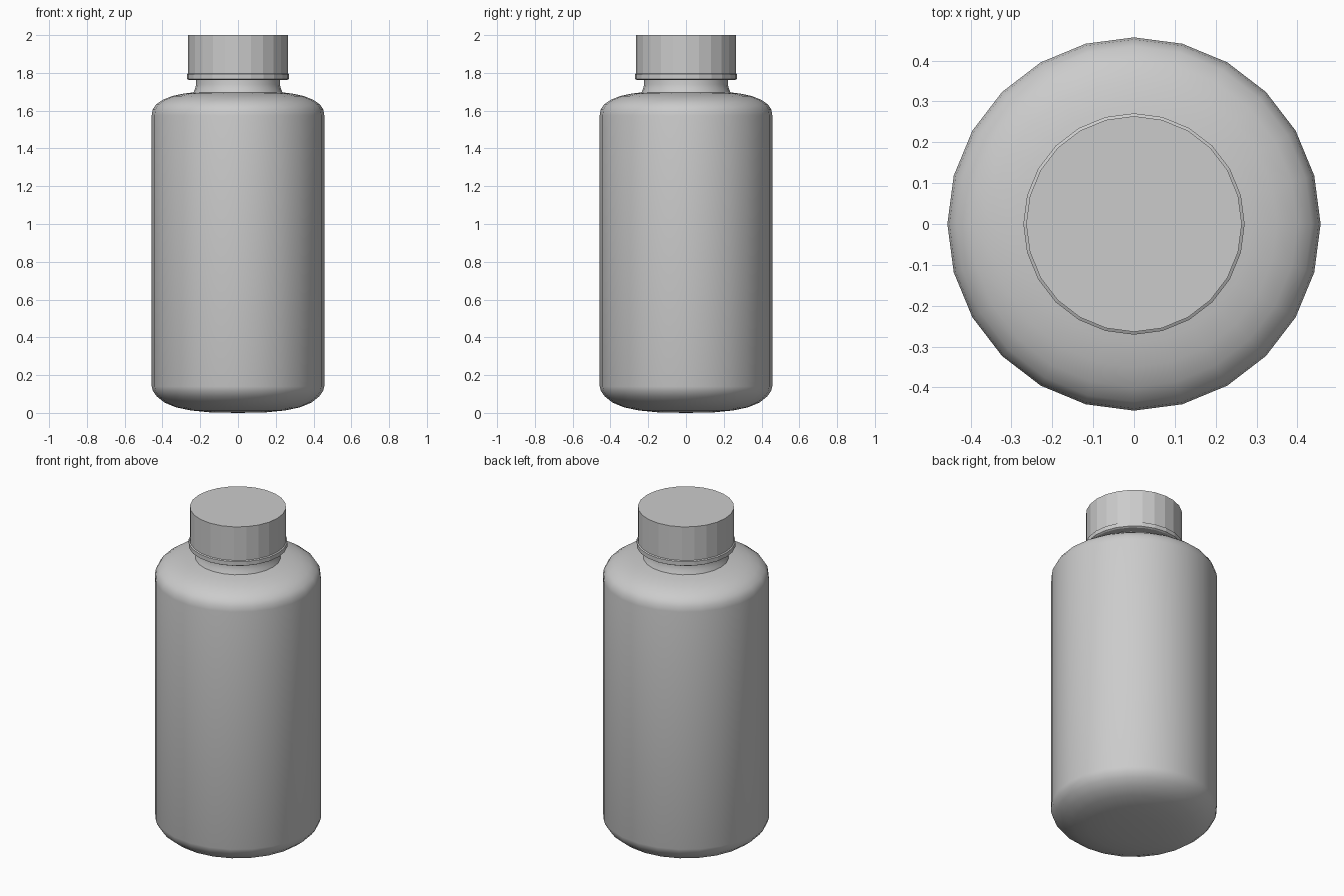
import bpy, bmesh, math

if "Cube" in bpy.data.objects:
    bpy.data.objects.remove(bpy.data.objects["Cube"])

SIDES = 24

def lathe(name, profile, smooth_angle=None):
    """Revolve (radius, z) points around z; radius 0 makes a pole."""
    bm = bmesh.new()
    rings = []
    for r, z in profile:
        if r == 0:
            rings.append([bm.verts.new((0, 0, z))] * SIDES)
        else:
            rings.append([bm.verts.new((r * math.cos(2 * math.pi * i / SIDES),
                                        r * math.sin(2 * math.pi * i / SIDES), z))
                          for i in range(SIDES)])
    for a, b in zip(rings, rings[1:]):
        for i in range(SIDES):
            j = (i + 1) % SIDES
            bm.faces.new(dict.fromkeys((a[i], a[j], b[j], b[i])))
    bmesh.ops.recalc_face_normals(bm, faces=bm.faces)
    mesh = bpy.data.meshes.new(name)
    bm.to_mesh(mesh)
    bm.free()
    obj = bpy.data.objects.new(name, mesh)
    bpy.context.collection.objects.link(obj)
    if smooth_angle:
        bpy.ops.object.select_all(action='DESELECT')
        obj.select_set(True)
        bpy.context.view_layer.objects.active = obj
        bpy.ops.object.shade_smooth_by_angle(angle=math.radians(smooth_angle))
    return obj

# Bottle: rounded base, straight wall, rounded shoulder, flared neck
lathe("bottle_body", [
    (0, 0.0), (0.15, 0.003), (0.25, 0.013), (0.33, 0.03), (0.39, 0.055),
    (0.43, 0.087), (0.45, 0.115), (0.457, 0.14),
    (0.457, 1.575), (0.452, 1.605), (0.435, 1.632), (0.40, 1.657),
    (0.35, 1.677), (0.29, 1.690), (0.235, 1.697),
    (0.232, 1.705), (0.226, 1.72), (0.222, 1.74), (0.222, 1.78), (0, 1.78)], 40)

# Cap retaining ring
lathe("cap_ring", [
    (0, 1.763), (0.262, 1.763), (0.271, 1.768), (0.271, 1.793), (0.262, 1.798), (0, 1.798)])

# Screw cap
lathe("cap", [(0, 1.795), (0.264, 1.795), (0.264, 2.0), (0, 2.0)])
